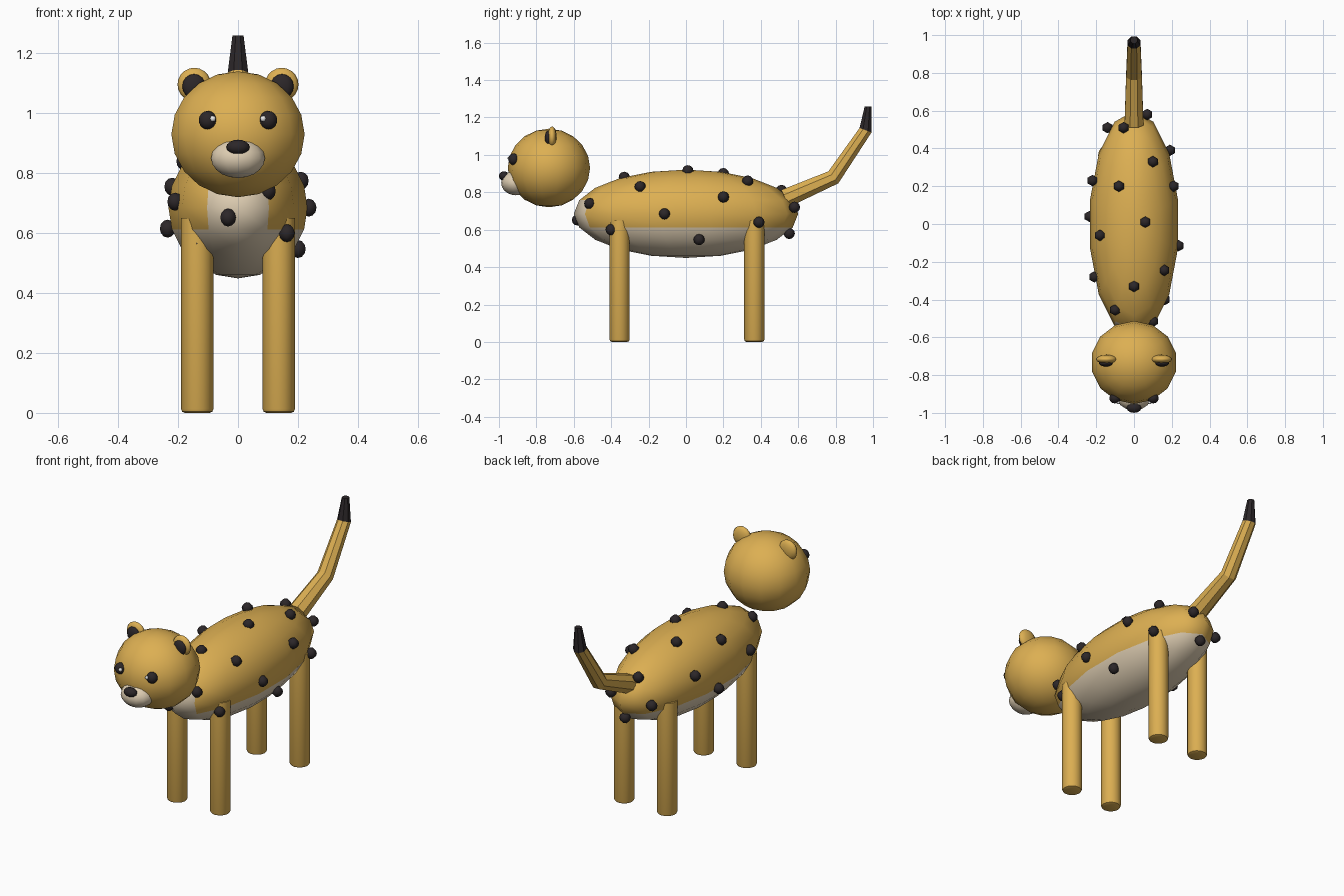
import bpy
import bmesh
from math import pi, sin, cos, atan2
from mathutils import Matrix, Vector

cube = bpy.data.objects.get("Cube")
if cube:
    bpy.data.objects.remove(cube, do_unlink=True)


def make_material(name, rgb):
    mat = bpy.data.materials.new(name)
    mat.use_nodes = True
    color = (*rgb, 1.0)
    mat.diffuse_color = color
    bsdf = next(n for n in mat.node_tree.nodes if n.type == "BSDF_PRINCIPLED")
    bsdf.inputs["Base Color"].default_value = color
    bsdf.inputs["Roughness"].default_value = 0.8
    return mat


GOLD = make_material("golden_fur", (0.72, 0.43, 0.085))
CREAM = make_material("cream_fur", (0.74, 0.62, 0.45))
DARK = make_material("dark_fur", (0.025, 0.02, 0.022))
GLINT = make_material("eye_glint", (0.85, 0.85, 0.85))


def finish(bm, name, materials, smooth=True):
    """Turn a bmesh into a named object with its materials."""
    mesh = bpy.data.meshes.new(name)
    for face in bm.faces:
        face.smooth = smooth
    bm.to_mesh(mesh)
    bm.free()
    for mat in materials:
        mesh.materials.append(mat)
    obj = bpy.data.objects.new(name, mesh)
    bpy.context.collection.objects.link(obj)
    return obj


def ellipsoid(name, center, radii, materials, segments=14, rings=10, smooth=True):
    """Squashed sphere with upright poles and one meridian facing the front."""
    bm = bmesh.new()
    bmesh.ops.create_uvsphere(bm, u_segments=segments, v_segments=rings, radius=1)
    rim = max(bm.verts, key=lambda v: v.co.xy.length).co
    turn = Matrix.Rotation(-pi / 2 - atan2(rim.y, rim.x), 4, "Z")
    place = Matrix.Translation(center) @ Matrix.Diagonal((*radii, 1))
    bmesh.ops.transform(bm, matrix=place @ turn, verts=bm.verts)
    return finish(bm, name, materials, smooth)


# Body: cream on the lower rings and on the chest panel
body = ellipsoid("body", (0, 0, 0.685), (0.238, 0.6, 0.236), [GOLD, CREAM])
for face in body.data.polygons:
    mid = face.center
    chest = mid.y < -0.45 and abs(mid.x) < 0.08 and mid.z < 0.75
    face.material_index = int(mid.z < 0.61 or chest)

# Head with muzzle and nose
ellipsoid("head", (0, -0.733, 0.93), (0.228, 0.22, 0.21), [GOLD])
ellipsoid("muzzle", (0, -0.91, 0.85), (0.092, 0.078, 0.066), [CREAM])
ellipsoid("nose", (0, -0.973, 0.887), (0.039, 0.027, 0.025), [DARK], 12, 8)

# Paired features of the face
for side, s in (("left", 1), ("right", -1)):
    ellipsoid(side + "_eye", (s * 0.101, -0.922, 0.977), (0.03, 0.028, 0.031), [DARK], 12, 8)
    ellipsoid(side + "_eye_glint", (s * 0.084, -0.945, 0.982), (0.01, 0.009, 0.01), [GLINT], 8, 6)
    ellipsoid(side + "_ear", (s * 0.146, -0.716, 1.096), (0.056, 0.024, 0.056), [GOLD], 12, 10)
    ellipsoid(side + "_inner_ear", (s * 0.147, -0.737, 1.09), (0.039, 0.018, 0.041), [DARK], 12, 8)


# Legs: upright cylinders with a softened lower rim
def leg(name, x, y, radius=0.054, height=0.65):
    bm = bmesh.new()
    bmesh.ops.create_cone(bm, cap_ends=True, segments=16, radius1=radius,
                          radius2=radius, depth=height,
                          matrix=Matrix.Translation((x, y, height / 2)))
    rim = [e for e in bm.edges if all(v.co.z < 0.01 for v in e.verts)]
    bmesh.ops.bevel(bm, geom=rim, offset=0.013, segments=2, profile=0.5, affect="EDGES")
    obj = finish(bm, name, [GOLD])
    bpy.ops.object.select_all(action="DESELECT")
    obj.select_set(True)
    bpy.context.view_layer.objects.active = obj
    bpy.ops.object.shade_smooth_by_angle()


for side, s in (("left", 1), ("right", -1)):
    leg("front_" + side + "_leg", s * 0.136, -0.355)
    leg("back_" + side + "_leg", s * 0.136, 0.365)

# Tail: tapered eight-sided tube along a bent path, with a dark last section
path = [Vector(p) for p in ((0, 0.53, 0.767), (0, 0.788, 0.88), (0, 0.96, 1.132), (0, 0.974, 1.26))]
widths = (0.054, 0.045, 0.037, 0.02)
SIDES = 8
bm = bmesh.new()
loops = []
for i, (point, width) in enumerate(zip(path, widths)):
    steps = [(b - a).normalized() for a, b in zip(path, path[1:])][max(i - 1, 0):i + 1]
    along = sum(steps, Vector()).normalized()
    if i == len(path) - 1:
        along = Vector((0, 0, 1))
    across = Vector((1, 0, 0))
    up = across.cross(along)
    angles = [(k + 0.5) * 2 * pi / SIDES for k in range(SIDES)]
    loops.append([bm.verts.new(point + width * (across * cos(a) + up * sin(a))) for a in angles])
for i, (low, high) in enumerate(zip(loops, loops[1:])):
    for k in range(SIDES):
        n = (k + 1) % SIDES
        face = bm.faces.new((low[k], low[n], high[n], high[k]))
        face.material_index = int(i == len(loops) - 2)
bm.faces.new(loops[0])
bm.faces.new(loops[-1]).material_index = 1
bmesh.ops.recalc_face_normals(bm, faces=bm.faces)
finish(bm, "tail", [GOLD, DARK], smooth=False)

# Spots scattered over the coat
spots = (
    (.07, .58, .72), (-.14, .51, .67), (-.055, .51, .81), (.19, .39, .64),
    (.1, .33, .86), (-.22, .23, .755), (-.08, .2, .9), (.21, .2, .775),
    (-.235, .04, .615), (.06, .01, .915), (-.18, -.06, .84), (.236, -.115, .685),
    (.16, -.245, .83), (-.21, -.28, .705), (0, -.33, .88), (.163, -.4, .6),
    (-.1, -.455, .8), (.1, -.515, .74), (-.033, -.58, .652), (.2, .07, .547),
    (-.137, -.38, .565), (0, .552, .58),
)
for number, spot in enumerate(spots, 1):
    ellipsoid(f"spot_{number}", spot, (0.03, 0.03, 0.03), [DARK], 6, 6)
